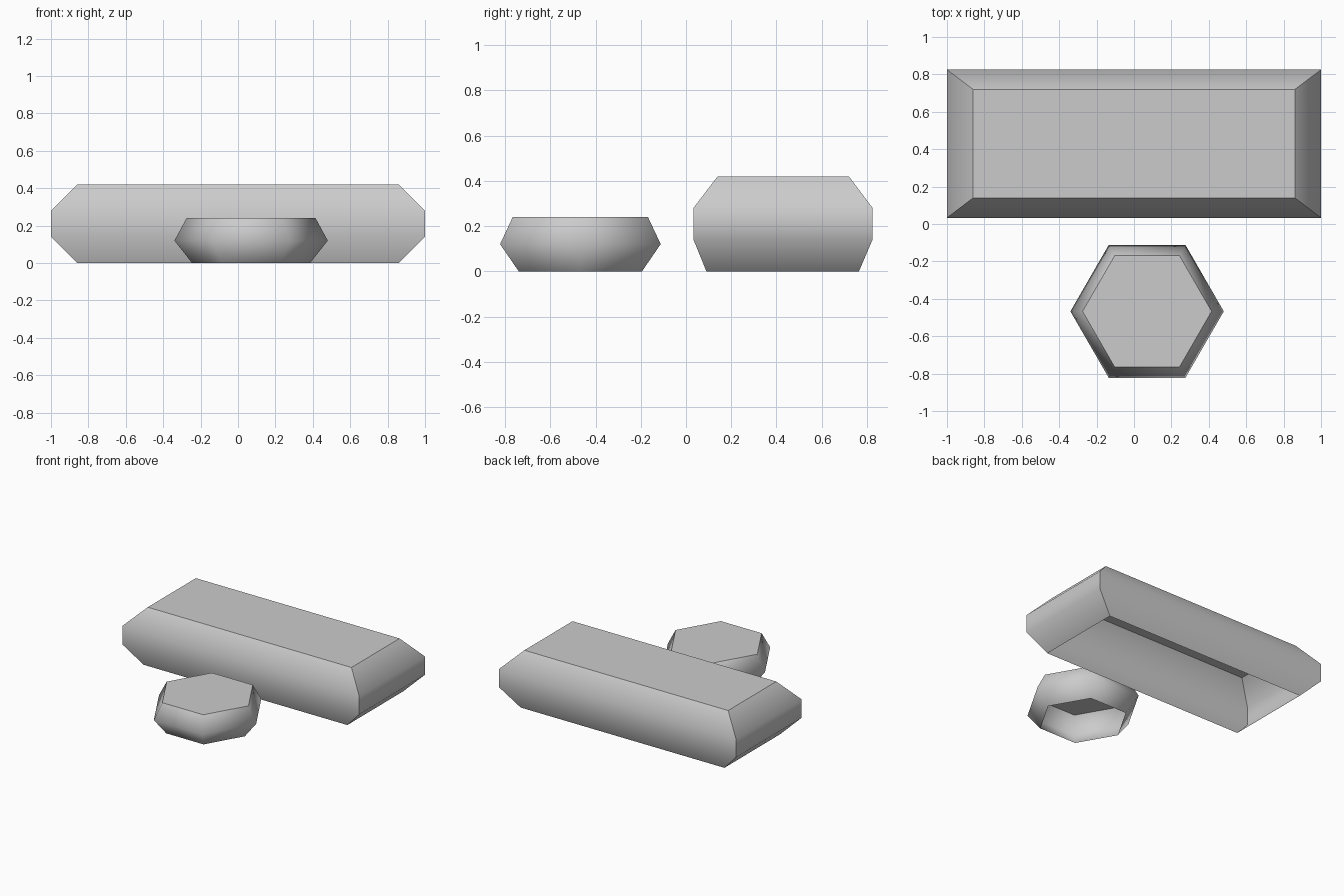
import bpy, bmesh, math

cube = bpy.data.objects.get("Cube")
if cube:
    bpy.data.objects.remove(cube, do_unlink=True)

grey = bpy.data.materials.new("plain_grey")
grey.use_nodes = True
colour = (0.6, 0.6, 0.6, 1)
grey.diffuse_color = colour
grey.node_tree.nodes["Principled BSDF"].inputs["Base Color"].default_value = colour


def rectangle(half_x, y_front, y_back, z):
    return [(-half_x, y_front, z), (half_x, y_front, z),
            (half_x, y_back, z), (-half_x, y_back, z)]


def hexagon(radius, z, cx=0.07, cy=-0.467):
    angles = [math.radians(60 * i) for i in range(6)]
    return [(cx + radius * math.cos(a), cy + radius * math.sin(a), z) for a in angles]


def open_shell(name, rings, sharp_corners):
    """Join rings into smooth walls with a flat top; the underside stays open."""
    bm = bmesh.new()
    loops = [[bm.verts.new(p) for p in ring] for ring in rings]
    n = len(loops[0])
    for low, high in zip(loops, loops[1:]):
        for i in range(n):
            j = (i + 1) % n
            bm.faces.new((low[i], low[j], high[j], high[i])).smooth = True
        if sharp_corners:
            for a, b in zip(low, high):
                bm.edges.get((a, b)).smooth = False
    cap = bm.faces.new(loops[-1])
    for edge in cap.edges:
        edge.smooth = False
    mesh = bpy.data.meshes.new(name)
    bm.to_mesh(mesh)
    bm.free()
    mesh.materials.append(grey)
    obj = bpy.data.objects.new(name, mesh)
    bpy.context.collection.objects.link(obj)
    return obj


# Long bevelled slab at the back
open_shell("long_slab", [
    rectangle(0.86, 0.09, 0.765, 0),
    rectangle(1.0, 0.033, 0.825, 0.14),
    rectangle(1.0, 0.033, 0.825, 0.28),
    rectangle(0.86, 0.14, 0.72, 0.42),
], True)

# Low six-sided block in front
open_shell("hexagon_block", [
    hexagon(0.315, 0),
    hexagon(0.41, 0.12),
    hexagon(0.345, 0.24),
], False)
